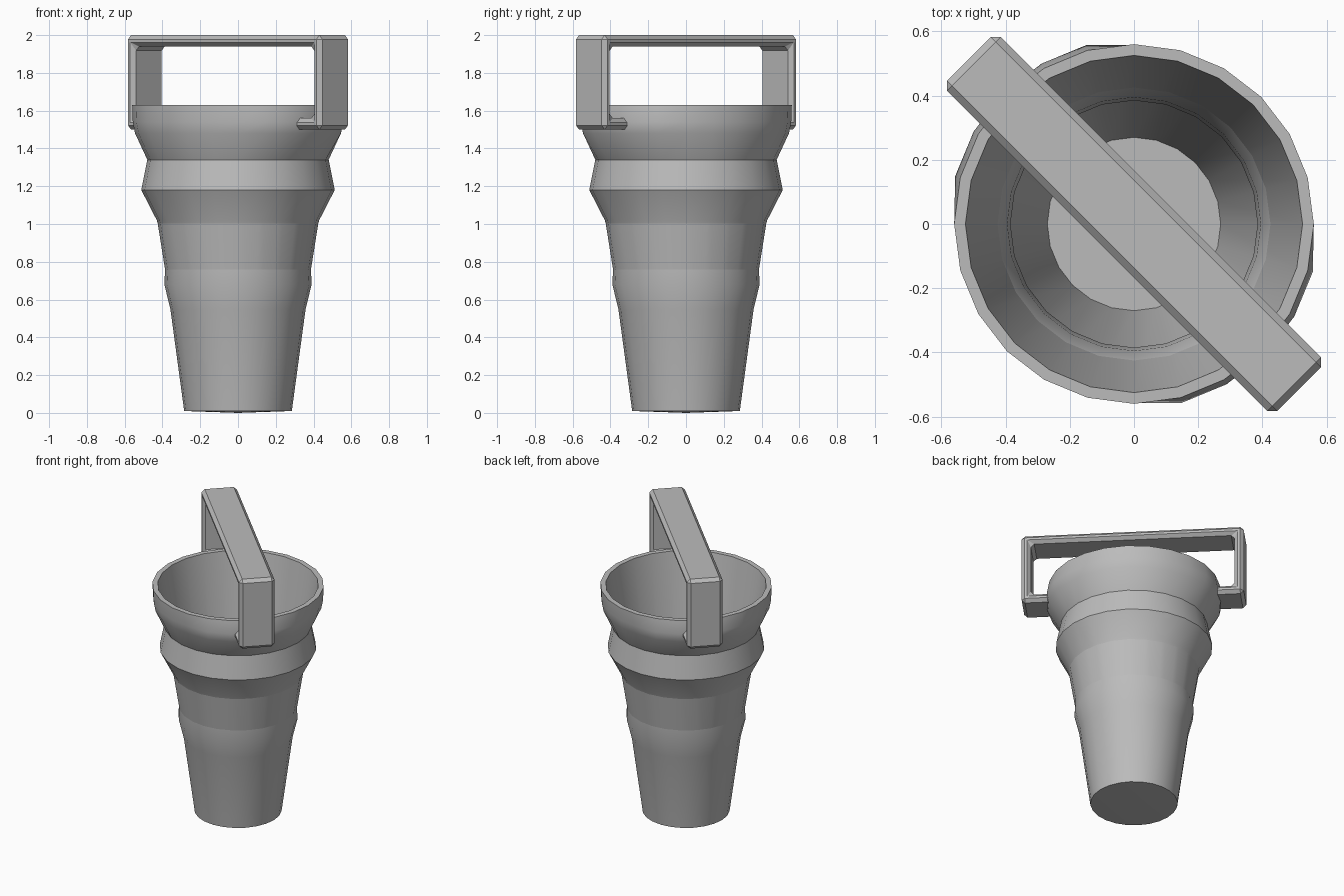
import bpy, bmesh, math
from mathutils import Matrix

if "Cube" in bpy.data.objects:
    bpy.data.objects.remove(bpy.data.objects["Cube"])

grey = bpy.data.materials.new("plain_grey")
grey.use_nodes = True
colour = (0.5, 0.5, 0.5, 1)
grey.diffuse_color = colour
grey.node_tree.nodes["Principled BSDF"].inputs["Base Color"].default_value = colour


def make_object(name, bm):
    bmesh.ops.recalc_face_normals(bm, faces=bm.faces)
    mesh = bpy.data.meshes.new(name)
    bm.to_mesh(mesh)
    bm.free()
    mesh.materials.append(grey)
    obj = bpy.data.objects.new(name, mesh)
    bpy.context.collection.objects.link(obj)
    return obj


def smooth(obj, degrees):
    bpy.ops.object.select_all(action="DESELECT")
    obj.select_set(True)
    bpy.context.view_layer.objects.active = obj
    bpy.ops.object.shade_smooth_by_angle(angle=math.radians(degrees))


# Cup: outer wall, rim and tapered inner wall as one lathed profile
SIDES = 24
profile = [(0.285, 0.01), (0.358, 0.55), (0.39, 0.68), (0.385, 0.78),
           (0.395, 0.9), (0.43, 1.02), (0.512, 1.18), (0.48, 1.34),
           (0.545, 1.48), (0.557, 1.54), (0.56, 1.63),
           (0.525, 1.63), (0.27, 0.03)]
bm = bmesh.new()
rings = []
for r, z in profile:
    ring = []
    for i in range(SIDES):
        a = math.tau * i / SIDES
        # the wall swells slightly where the handle joins
        near_handle = -math.sin(2 * a) > 0.45
        swell = 1.035 if near_handle and 1.4 < z < 1.6 else 1
        ring.append(bm.verts.new((r * swell * math.cos(a), r * swell * math.sin(a), z)))
    rings.append(ring)
for low, high in zip(rings, rings[1:]):
    for i in range(SIDES):
        j = (i + 1) % SIDES
        bm.faces.new((low[i], low[j], high[j], high[i]))
bm.faces.new(rings[-1])
# Base comes to a very shallow point
tip = bm.verts.new((0, 0, 0))
for i in range(SIDES):
    bm.faces.new((rings[0][i], tip, rings[0][(i + 1) % SIDES]))
smooth(make_object("cup", bm), 30)

# Handle: square hoop with inward tabs, set on the diagonal
END, THICK, HALF_WIDTH, TAB = 0.727, 0.06, 0.118, 0.53
LOW, HIGH = 1.5, 2.0
half = [(TAB, LOW), (END, LOW), (END, HIGH)]
inner = [(END - THICK, HIGH - THICK), (END - THICK, LOW + THICK), (TAB, LOW + THICK)]
outline = half + [(-u, z) for u, z in reversed(half)]
outline += [(-u, z) for u, z in reversed(inner)] + inner
bm = bmesh.new()
face = bm.faces.new([bm.verts.new((u, -HALF_WIDTH, z)) for u, z in outline])
extruded = bmesh.ops.extrude_face_region(bm, geom=[face])
moved = [v for v in extruded["geom"] if isinstance(v, bmesh.types.BMVert)]
bmesh.ops.translate(bm, vec=(0, 2 * HALF_WIDTH, 0), verts=moved)
bmesh.ops.recalc_face_normals(bm, faces=bm.faces)
bmesh.ops.bevel(bm, geom=bm.edges[:], offset=0.022, segments=1, affect="EDGES")
bmesh.ops.rotate(bm, matrix=Matrix.Rotation(math.radians(-45), 3, "Z"), verts=bm.verts)
smooth(make_object("handle", bm), 30)
